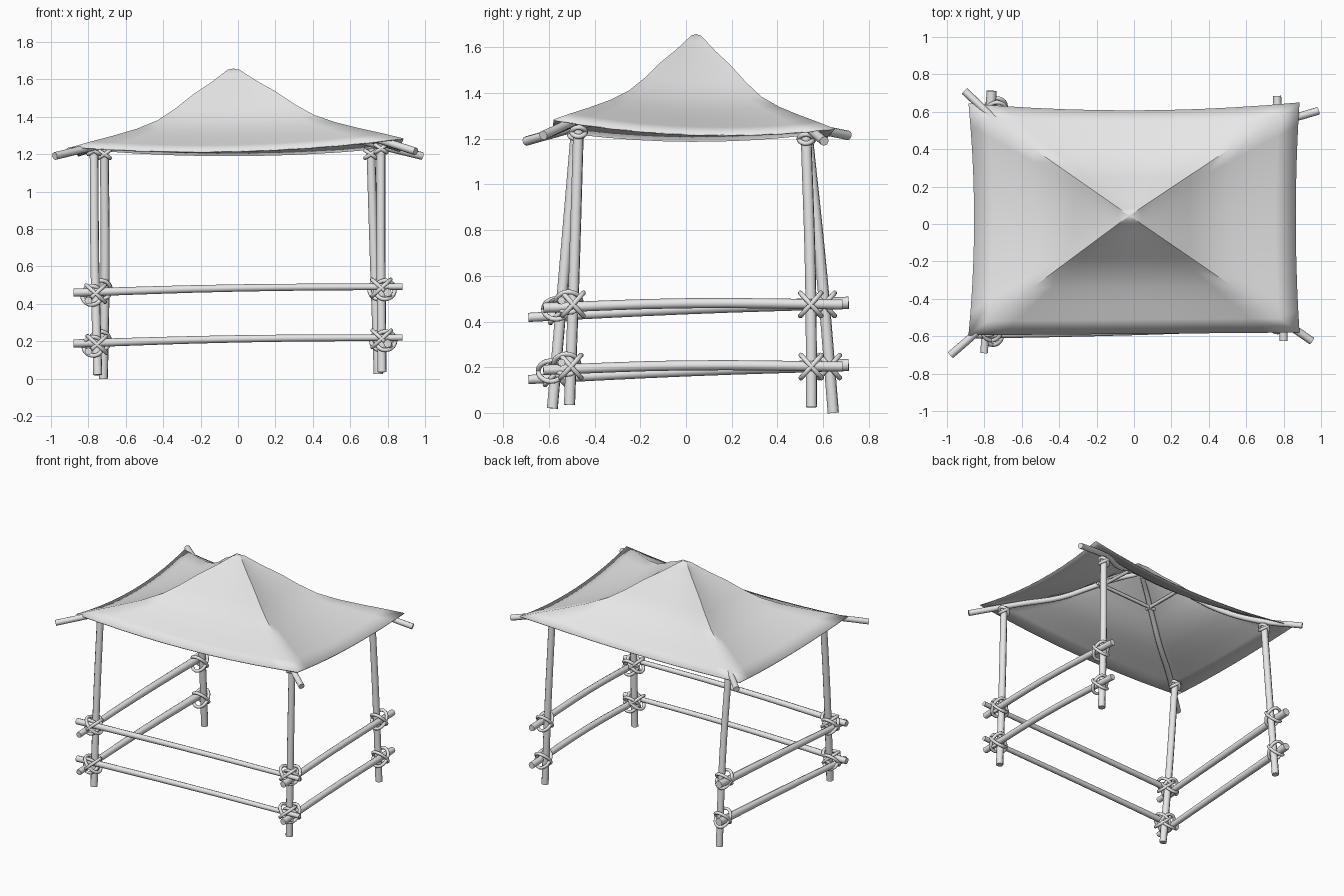
import bpy, bmesh, math
from mathutils import Vector

cube = bpy.data.objects.get("Cube")
if cube:
    bpy.data.objects.remove(cube)

mat = bpy.data.materials.new("pale_grey")
mat.use_nodes = True
GREY = (0.8, 0.8, 0.8, 1)
mat.diffuse_color = GREY
mat.node_tree.nodes["Principled BSDF"].inputs["Base Color"].default_value = GREY


def activate(obj):
    bpy.ops.object.select_all(action='DESELECT')
    obj.select_set(True)
    bpy.context.view_layer.objects.active = obj


def tube(name, points, r0, r1=None, closed=False, res=4):
    """Round bar through the points, tapering from r0 to r1."""
    r1 = r0 if r1 is None else r1
    curve = bpy.data.curves.new(name, 'CURVE')
    curve.dimensions = '3D'
    curve.bevel_depth = 1
    curve.bevel_resolution = 2
    curve.resolution_u = res
    curve.use_fill_caps = True
    spline = curve.splines.new('BEZIER')
    spline.bezier_points.add(len(points) - 1)
    spline.use_cyclic_u = closed
    for i, (bp, p) in enumerate(zip(spline.bezier_points, points)):
        bp.co = p
        bp.radius = r0 + (r1 - r0) * i / (len(points) - 1)
        bp.handle_left_type = bp.handle_right_type = 'AUTO'
    obj = bpy.data.objects.new(name, curve)
    bpy.context.collection.objects.link(obj)
    curve.materials.append(mat)
    activate(obj)
    bpy.ops.object.convert(target='MESH')
    bpy.ops.object.shade_smooth_by_angle(angle=math.radians(50))


def lashing(name, centre, u, v, w, ru=0.055, rv=0.058, tilt=0.045):
    """Two opposed slanted rope loops in the u-v plane, leaning along w."""
    c, u, v, w = (Vector(a) for a in (centre, u, v, w))
    for side, label in ((1, "a"), (-1, "b")):
        loop = []
        for k in range(10):
            a = math.tau * k / 10
            loop.append(c + u * ru * math.cos(a) + v * rv * math.sin(a)
                        + w * side * tilt * math.cos(a))
        tube(name + "_" + label, loop, 0.011, closed=True, res=2)


# Posts: bottom, knee, top
posts = {
    "front_left": ((0.77, -0.51, 0.035), (0.765, -0.49, 0.6), (0.765, -0.47, 1.26)),
    "front_right": ((-0.75, -0.585, 0.02), (-0.765, -0.535, 0.6), (-0.77, -0.48, 1.25)),
    "back_left": ((0.75, 0.55, 0.025), (0.73, 0.545, 0.6), (0.71, 0.525, 1.23)),
    "back_right": ((-0.72, 0.645, 0.0), (-0.71, 0.595, 0.6), (-0.715, 0.53, 1.23)),
}
for key, pts in posts.items():
    tube(key + "_post", pts, 0.025, 0.024)


def post_at(key, z):
    a, b, c = (Vector(p) for p in posts[key])
    lo, hi = (a, b) if z < b.z else (b, c)
    return lo.lerp(hi, (z - lo.z) / (hi.z - lo.z))


# Rails on the front and both sides, back left open
for level, drop in (("upper", 0.0), ("lower", 0.272)):
    tube(level + "_front_rail",
         [(-0.88, -0.592, 0.46 - drop), (0, -0.575, 0.485 - drop), (0.88, -0.545, 0.492 - drop)],
         0.022, 0.017)
    tube(level + "_left_rail",
         [(0.80, -0.625, 0.46 - drop), (0.79, 0, 0.48 - drop), (0.765, 0.685, 0.475 - drop)],
         0.022)
    tube(level + "_right_rail",
         [(-0.80, -0.69, 0.418 - drop), (-0.785, 0, 0.455 - drop), (-0.762, 0.712, 0.482 - drop)],
         0.02, 0.027)
    # Rope lashings where rails cross posts
    heights = {"front_left": 0.475, "front_right": 0.445, "back_left": 0.475, "back_right": 0.475}
    for key, z in heights.items():
        p = post_at(key, z - drop)
        out = 1 if p.x > 0 else -1
        lashing(level + "_" + key + "_side_lashing", p + Vector((out * 0.02, 0, 0)),
                (0, 1, 0), (1, 0, 0), (0, 0, 1), 0.045, 0.052, 0.05)
        if key.startswith("front"):
            lashing(level + "_" + key + "_front_lashing", p + Vector((0, -0.02, 0.01)),
                    (1, 0, 0), (0, 1, 0), (0, 0, 1), 0.05, 0.055, 0.045)

# Canopy: concave hips from the peak to four corners, sagging in between
PEAK = Vector((-0.025, 0.045, 1.658))
corners = [Vector(c) for c in ((-0.885, -0.595, 1.24), (0.885, -0.58, 1.285),
                               (0.885, 0.65, 1.245), (-0.885, 0.645, 1.235))]
inward = [0.0, 0.02, 0.04, 0.03]
PROFILE = [(0, 1), (0.035, 0.985), (0.07, 0.93), (0.14, 0.82), (0.25, 0.67), (0.36, 0.49),
           (0.47, 0.34), (0.6, 0.23), (0.75, 0.14), (0.88, 0.07), (1, 0), (1.12, -0.06)]


def hip(corner, t):
    for (t0, f0), (t1, f1) in zip(PROFILE, PROFILE[1:]):
        if t <= t1:
            f = f0 + (f1 - f0) * (t - t0) / (t1 - t0)
            break
    p = PEAK.lerp(corner, t)
    p.z = corner.z + (PEAK.z - corner.z) * f
    return p


DIV = 10
bm = bmesh.new()
rings = []
for t, f in PROFILE[1:-1]:
    ring = []
    for i in range(4):
        a, b = hip(corners[i], t), hip(corners[(i + 1) % 4], t)
        normal = Vector((-(b - a).y, (b - a).x, 0)).normalized()
        for k in range(DIV):
            s = k / DIV
            bulge = 4 * s * (1 - s) * t
            p = a.lerp(b, s) + normal * inward[i] * bulge
            p.z -= 0.045 * bulge
            ring.append(bm.verts.new(p))
    rings.append(ring)
tip = bm.verts.new(PEAK)
n = 4 * DIV
for j in range(n):
    k = (j + 1) % n
    bm.faces.new((tip, rings[0][j], rings[0][k]))
    for r0, r1 in zip(rings, rings[1:]):
        bm.faces.new((r0[j], r1[j], r1[k], r0[k]))
mesh = bpy.data.meshes.new("canopy")
bm.to_mesh(mesh)
bm.free()
mesh.materials.append(mat)
canopy = bpy.data.objects.new("canopy", mesh)
bpy.context.collection.objects.link(canopy)
activate(canopy)
bpy.ops.object.shade_smooth_by_angle(angle=math.radians(50))
solid = canopy.modifiers.new("cloth_thickness", 'SOLIDIFY')
solid.thickness = 0.006
solid.offset = -1

# Roof poles under the hips, tips reaching past the corners
tips = [(-0.98, -0.70, 1.19), (0.95, -0.625, 1.215), (0.985, 0.605, 1.19), (-0.905, 0.71, 1.215)]
names = ["front_right", "front_left", "back_left", "back_right"]


def under(i, t, d=0.035):
    return hip(corners[i], t) - Vector((0, 0, d))


for i, name in enumerate(names):
    path = [under(i, t, d) for t, d in ((0.03, 0.07), (0.14, 0.045), (0.3, 0.035),
                                        (0.5, 0.03), (0.75, 0.03))]
    tube(name + "_roof_pole", path + [Vector(tips[i])], 0.016, 0.021)
    top = Vector(posts[name][2])
    lashing(name + "_top_lashing", top - Vector((0, 0, 0.03)),
            (1, 0, 0), (0, 1, 0), (0, 0, 1), 0.03, 0.03, 0.02)

# Small frame tying the poles below the peak
for i, name in enumerate(("front", "left", "back", "right")):
    a, b = under(i, 0.24, 0.055), under((i + 1) % 4, 0.24, 0.055)
    tube(name + "_ridge_brace", [a.lerp(b, s) for s in (-0.1, 0.5, 1.1)], 0.012)
